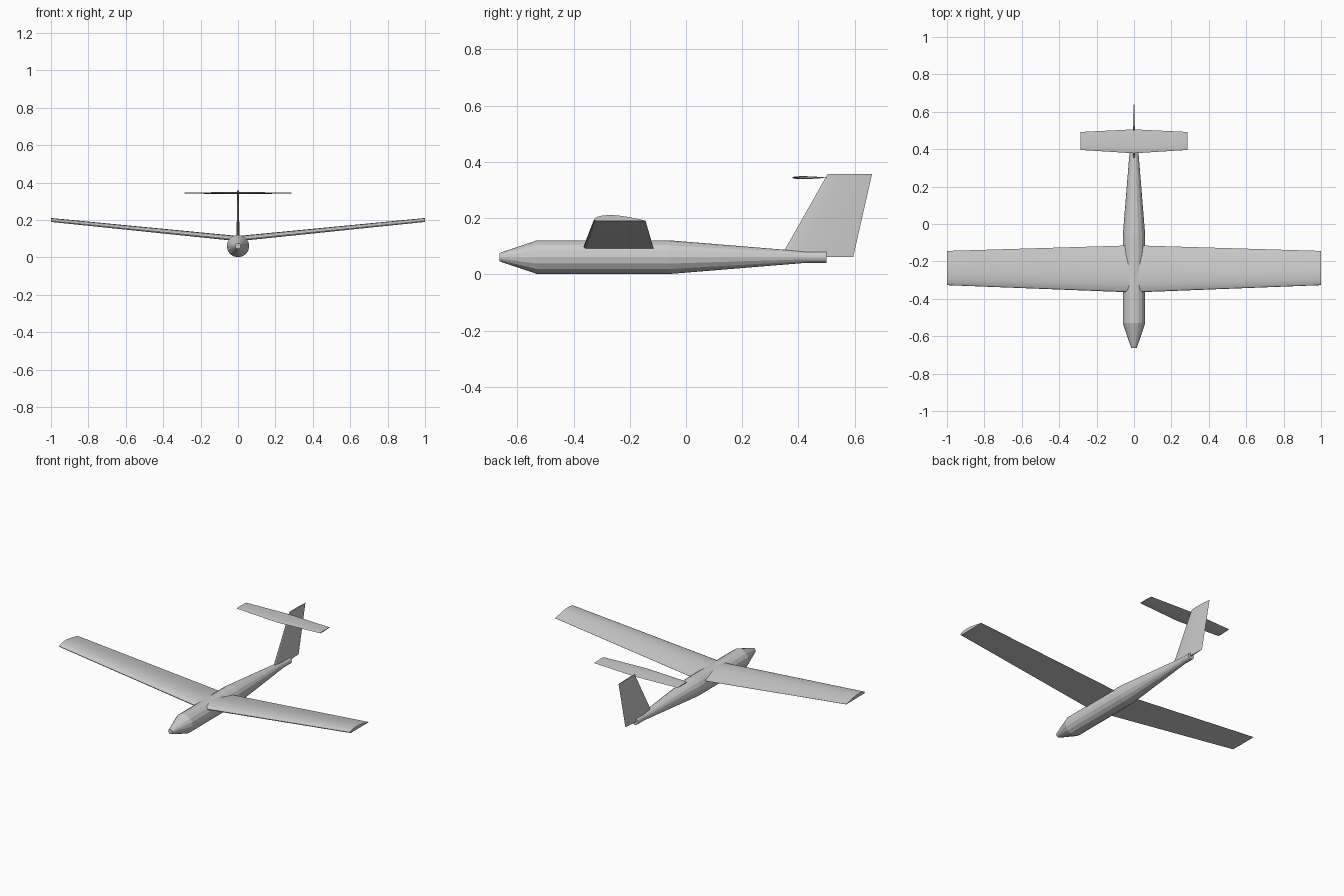
import bpy, bmesh
from math import sin, cos, pi, radians

if "Cube" in bpy.data.objects:
    bpy.data.objects.remove(bpy.data.objects["Cube"])


def loft(name, sections, smooth=None):
    """Skin a row of equal-length closed point loops and cap both ends."""
    bm = bmesh.new()
    loops = [[bm.verts.new(p) for p in s] for s in sections]
    n = len(loops[0])
    for a, b in zip(loops, loops[1:]):
        for i in range(n):
            j = (i + 1) % n
            bm.faces.new((a[i], a[j], b[j], b[i]))
    bm.faces.new(loops[0])
    bm.faces.new(loops[-1])
    bmesh.ops.recalc_face_normals(bm, faces=bm.faces)
    mesh = bpy.data.meshes.new(name)
    bm.to_mesh(mesh)
    bm.free()
    ob = bpy.data.objects.new(name, mesh)
    bpy.context.collection.objects.link(ob)
    if smooth:
        bpy.ops.object.select_all(action='DESELECT')
        ob.select_set(True)
        bpy.context.view_layer.objects.active = ob
        bpy.ops.object.shade_smooth_by_angle(angle=radians(smooth))
    return ob


# Airfoils as (chord fraction, thickness fraction)
CAMBERED = [(0, .3), (.02, .52), (.07, .73), (.16, .9), (.3, 1), (.45, .94),
            (.6, .77), (.75, .52), (.9, .24), (1, .04), (1, 0), (.5, 0), (.03, 0), (.005, .12)]
HALF = [(.02, .2), (.08, .36), (.25, .5), (.5, .42), (.75, .24)]
SYMMETRIC = [(0, 0)] + HALF + [(1, 0)] + [(c, -t) for c, t in reversed(HALF)]


def flat_section(foil, x, y0, y1, z, thick):
    return [(x, y0 + c * (y1 - y0), z + t * thick) for c, t in foil]


def upright_section(foil, z, y0, y1, thick):
    return [(t * thick, y0 + c * (y1 - y0), z) for c, t in foil]


# Fuselage: 16-sided faceted tube with tapered nose and tail
stations = [(-.663, .015), (-.53, .06), (-.06, .06), (.43, .02), (.5, .02)]
loft("fuselage", [[(r * cos(i * pi / 8), y, .061 + r * sin(i * pi / 8)) for i in range(16)]
                  for y, r in stations])

# Main wing: tapered, flat-bottomed, with dihedral
tip = (-.327, -.144, .19, .021)
root = (-.366, -.114, .087, .028)
loft("main_wing", [flat_section(CAMBERED, x, *s)
                   for x, s in ((-1, tip), (0, root), (1, tip))], smooth=20)

# Tail fin: swept upright surface
loft("tail_fin", [upright_section(SYMMETRIC, .062, .337, .595, .016),
                  upright_section(SYMMETRIC, .357, .504, .662, .010)], smooth=20)

# Tailplane: thin tapered surface ahead of the fin tip
tip = (.396, .492, .345, .006)
root = (.378, .506, .344, .011)
loft("tailplane", [flat_section(SYMMETRIC, x, *s)
                   for x, s in ((-.287, tip), (0, root), (.287, tip))], smooth=20)
